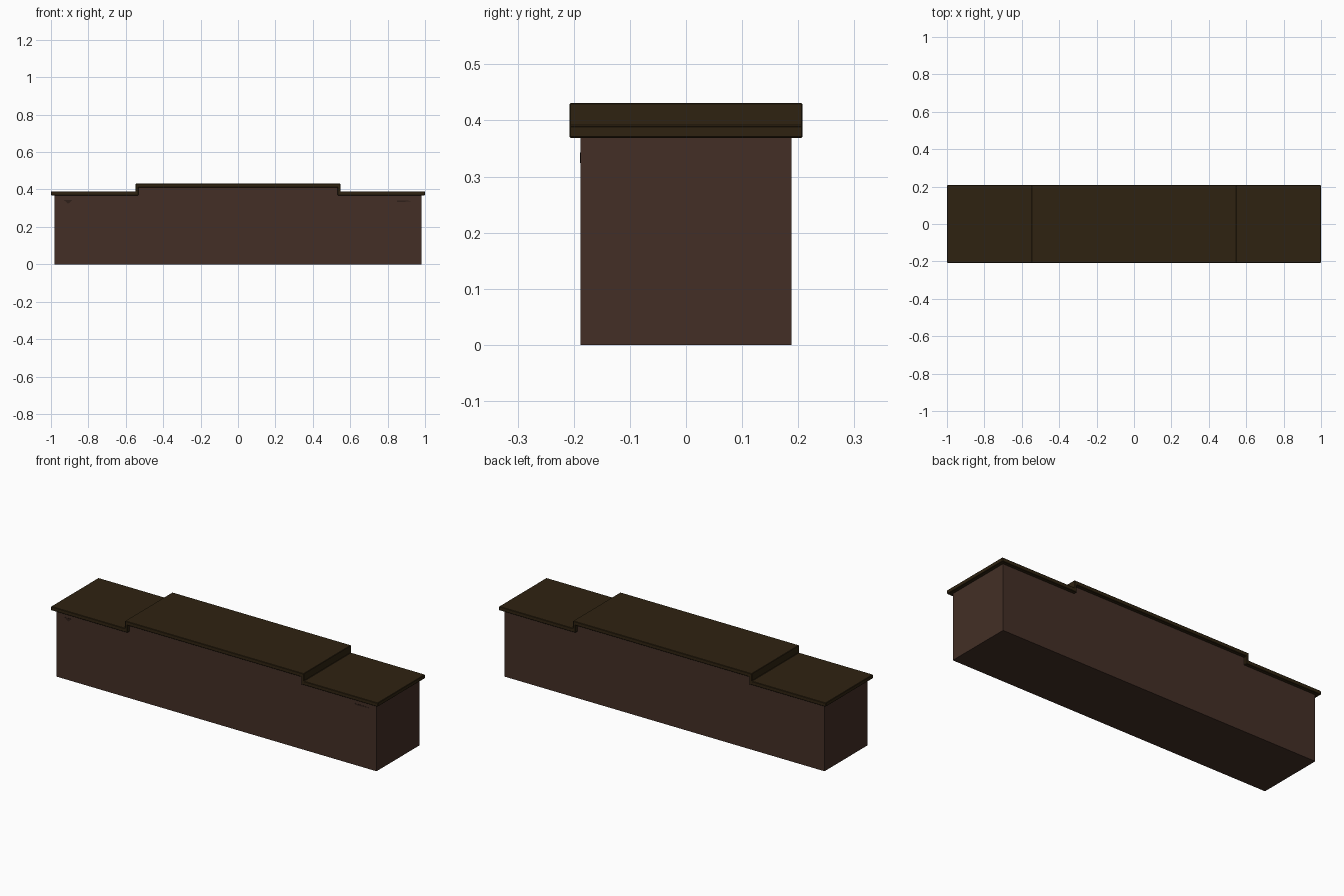
import bpy, bmesh

if "Cube" in bpy.data.objects:
    bpy.data.objects.remove(bpy.data.objects["Cube"])


def material(name, rgb):
    m = bpy.data.materials.new(name)
    m.diffuse_color = (*rgb, 1.0)
    m.use_nodes = True
    m.node_tree.nodes["Principled BSDF"].inputs["Base Color"].default_value = m.diffuse_color
    return m


WALL = material("dark_brown_wood", (0.056, 0.028, 0.019))
TRIM = material("dark_olive_top", (0.028, 0.0165, 0.0055))
MARK = material("deep_brown_detail", (0.028, 0.014, 0.010))


def extrude_profile(name, points, y0, y1, mat, bevel=0.0):
    """Extrude an x/z outline between two y positions."""
    bm = bmesh.new()
    face = bm.faces.new([bm.verts.new((x, y0, z)) for x, z in points])
    res = bmesh.ops.extrude_face_region(bm, geom=[face])
    verts = [v for v in res["geom"] if isinstance(v, bmesh.types.BMVert)]
    bmesh.ops.translate(bm, verts=verts, vec=(0, y1 - y0, 0))
    bmesh.ops.recalc_face_normals(bm, faces=bm.faces[:])
    mesh = bpy.data.meshes.new(name)
    bm.to_mesh(mesh)
    bm.free()
    mesh.materials.append(mat)
    ob = bpy.data.objects.new(name, mesh)
    bpy.context.collection.objects.link(ob)
    if bevel:
        b = ob.modifiers.new("soft_edges", "BEVEL")
        b.width, b.segments = bevel, 1
    return ob


def mirrored(half):
    """Complete a right-half outline with its left half."""
    return half + [(-x, z) for x, z in reversed(half)]


# Cabinet body with raised middle
extrude_profile("cabinet_body", mirrored(
    [(0.98, 0), (0.98, 0.371), (0.533, 0.371), (0.533, 0.412)]),
    -0.188, 0.188, WALL)

# Stepped worktop, one continuous overhanging slab
extrude_profile("stepped_worktop", mirrored(
    [(0.532, 0.41), (0.532, 0.369), (1.0, 0.369), (1.0, 0.39),
     (0.547, 0.39), (0.547, 0.431)]),
    -0.2075, 0.2075, TRIM, 0.002)

# Small plain plates on the front
extrude_profile("left_front_plate",
                [(-0.93, 0.343), (-0.92, 0.334), (-0.908, 0.324),
                 (-0.896, 0.334), (-0.886, 0.343)], -0.189, -0.187, MARK)
extrude_profile("right_front_plate",
                [(0.85, 0.334), (0.89, 0.334), (0.93, 0.338),
                 (0.89, 0.342), (0.85, 0.342)], -0.189, -0.187, MARK)
